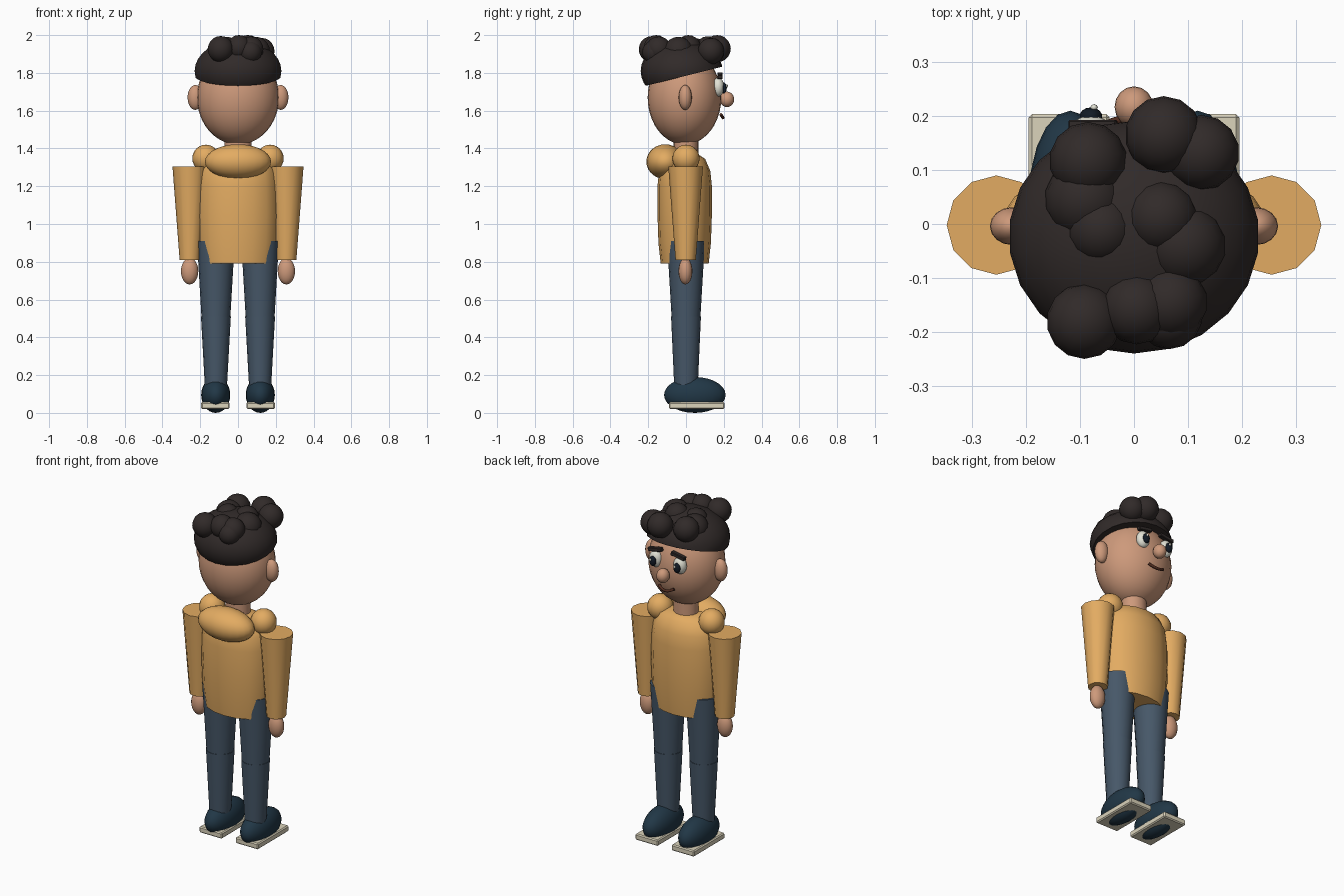
import bpy, bmesh, math
from mathutils import Vector, Matrix

if "Cube" in bpy.data.objects:
    bpy.data.objects.remove(bpy.data.objects["Cube"])


def material(name, rgb):
    m = bpy.data.materials.new(name)
    m.diffuse_color = [(c / 255) ** 2.2 for c in rgb] + [1]
    m.use_nodes = True
    m.node_tree.nodes["Principled BSDF"].inputs["Base Color"].default_value = m.diffuse_color
    return m


SKIN = material("skin", (204, 152, 122))
HAIR = material("hair", (52, 46, 45))
SHIRT = material("shirt", (226, 170, 98))
JEANS = material("jeans", (72, 88, 104))
SHOE = material("shoe", (38, 58, 72))
SOLE = material("sole", (218, 210, 186))
EYE = material("eye_white", (225, 225, 212))
DARK = material("pupil", (24, 32, 42))
LIP = material("lip", (84, 50, 38))


def finish(name, bm, mat, angle=50):
    bmesh.ops.recalc_face_normals(bm, faces=bm.faces)
    me = bpy.data.meshes.new(name)
    bm.to_mesh(me)
    bm.free()
    ob = bpy.data.objects.new(name, me)
    bpy.context.collection.objects.link(ob)
    me.materials.append(mat)
    bpy.ops.object.select_all(action='DESELECT')
    ob.select_set(True)
    bpy.context.view_layer.objects.active = ob
    bpy.ops.object.shade_smooth_by_angle(angle=math.radians(angle))
    return ob


def ball(name, loc, radii, mat, seg=20, rings=14, cut=None):
    bm = bmesh.new()
    bmesh.ops.create_uvsphere(bm, u_segments=seg, v_segments=rings, radius=1)
    bmesh.ops.scale(bm, vec=radii, verts=bm.verts)
    bmesh.ops.translate(bm, vec=loc, verts=bm.verts)
    if cut:
        res = bmesh.ops.bisect_plane(bm, geom=bm.verts[:] + bm.edges[:] + bm.faces[:],
                                     plane_co=cut[0], plane_no=cut[1], clear_inner=True)
        edges = [e for e in res["geom_cut"] if isinstance(e, bmesh.types.BMEdge)]
        bmesh.ops.edgeloop_fill(bm, edges=edges)
    return finish(name, bm, mat)


def loft(name, rings, mat, x=0, y=0, seg=16):
    """Stack of elliptical rings (z, rx, ry), closed at both ends."""
    bm = bmesh.new()
    loops = [[bm.verts.new((x + rx * math.cos(2 * math.pi * i / seg),
                            y + ry * math.sin(2 * math.pi * i / seg), z))
              for i in range(seg)] for z, rx, ry in rings]
    for a, b in zip(loops, loops[1:]):
        for i in range(seg):
            j = (i + 1) % seg
            bm.faces.new((a[i], a[j], b[j], b[i]))
    bm.faces.new(loops[0])
    bm.faces.new(loops[-1])
    return finish(name, bm, mat)


def box(name, loc, size, mat, tilt=0, bevel=0.006):
    bm = bmesh.new()
    bmesh.ops.create_cube(bm, size=1)
    bmesh.ops.scale(bm, vec=size, verts=bm.verts)
    bmesh.ops.bevel(bm, geom=bm.edges[:], offset=bevel, segments=1, affect='EDGES')
    bm.transform(Matrix.Translation(loc) @ Matrix.Rotation(tilt, 4, 'Y'))
    return finish(name, bm, mat, 25)


# torso, hood and neck
loft("torso", [(0.79, 0.195, 0.127), (0.9, 0.209, 0.139), (1.05, 0.215, 0.144),
               (1.2, 0.211, 0.144), (1.28, 0.2, 0.136), (1.345, 0.165, 0.108),
               (1.37, 0.09, 0.07)], SHIRT, y=-0.007)
ball("hood", (0, -0.11, 1.33), (0.175, 0.1, 0.092), SHIRT, 24)
loft("neck", [(1.3, 0.072, 0.065), (1.5, 0.072, 0.065)], SKIN)

# head (the face looks toward +y) and nose
ball("head", (0, -0.008, 1.67), (0.217, 0.195, 0.25), SKIN, 28, 20)
ball("nose", (0, 0.217, 1.66), (0.036, 0.038, 0.041), SKIN, 16, 12)

# mirrored parts
for s, side in ((-1, "left"), (1, "right")):
    ball(side + "_shoulder", (s * 0.17, 0, 1.347), (0.072, 0.072, 0.073), SHIRT, 16, 12)
    loft(side + "_sleeve", [(0.81, 0.054, 0.054), (1.305, 0.092, 0.092)], SHIRT,
         s * 0.255, -0.002, 12)
    ball(side + "_hand", (s * 0.256, -0.003, 0.75), (0.046, 0.037, 0.07), SKIN, 16, 12)
    loft(side + "_thigh", [(0.5, 0.076, 0.076), (0.91, 0.1, 0.1)], JEANS, s * 0.117)
    loft(side + "_shin", [(0.13, 0.058, 0.062), (0.51, 0.079, 0.079)], JEANS, s * 0.117)
    ball(side + "_shoe", (s * 0.118, 0.047, 0.095), (0.077, 0.163, 0.095), SHOE, 20, 14)
    box(side + "_sole", (s * 0.12, 0.057, 0.039), (0.15, 0.293, 0.036), SOLE)
    ball(side + "_ear", (s * 0.226, -0.004, 1.67), (0.041, 0.035, 0.066), SKIN, 16, 12)
    ball(side + "_eye", (s * 0.08, 0.17, 1.725), (0.039, 0.032, 0.05), EYE, 16, 12)
    ball(side + "_pupil", (s * 0.08, 0.2, 1.72), (0.021, 0.016, 0.029), DARK, 14, 10)
    ball(side + "_glint", (s * 0.08 + 0.006, 0.216, 1.731), (0.007, 0.006, 0.008), EYE, 8, 6)
    box(side + "_brow", (s * 0.076, 0.18, 1.785), (0.09, 0.026, 0.022), HAIR,
        s * math.radians(10), 0.003)

# mouth: short smiling tube
cu = bpy.data.curves.new("mouth", 'CURVE')
cu.dimensions = '3D'
cu.bevel_depth = 0.008
cu.bevel_resolution = 2
cu.use_fill_caps = True
sp = cu.splines.new('POLY')
sp.points.add(8)
for i, p in enumerate(sp.points):
    t = i / 4 - 1
    p.co = (0.05 * t, 0.196 - 0.012 * t * t, 1.562 + 0.018 * t * t, 1)
cu.materials.append(LIP)
bpy.context.collection.objects.link(bpy.data.objects.new("mouth", cu))

# hair cap, trimmed along a tilted hairline
ball("hair_cap", (0, -0.023, 1.81), (0.232, 0.217, 0.165), HAIR, 22, 16,
     cut=(Vector((0, -0.2, 1.735)), Vector((0, -0.25, 1)).normalized()))

# curls: x, y, z, radius
curls = [(0.055, 0.165, 1.928, 0.072), (0.125, 0.132, 1.915, 0.07),
         (-0.085, 0.117, 1.922, 0.072), (-0.09, 0.045, 1.908, 0.076),
         (-0.06, -0.01, 1.925, 0.066), (0.05, 0.012, 1.932, 0.068),
         (0.093, -0.04, 1.913, 0.078), (-0.092, -0.18, 1.925, 0.07),
         (0.005, -0.157, 1.934, 0.066), (0.068, -0.145, 1.925, 0.068),
         (0.065, -0.17, 1.91, 0.062)]
for i, (x, y, z, r) in enumerate(curls):
    ball(f"curl_{i + 1}", (x, y, z), (r, r, r), HAIR, 14, 10)
